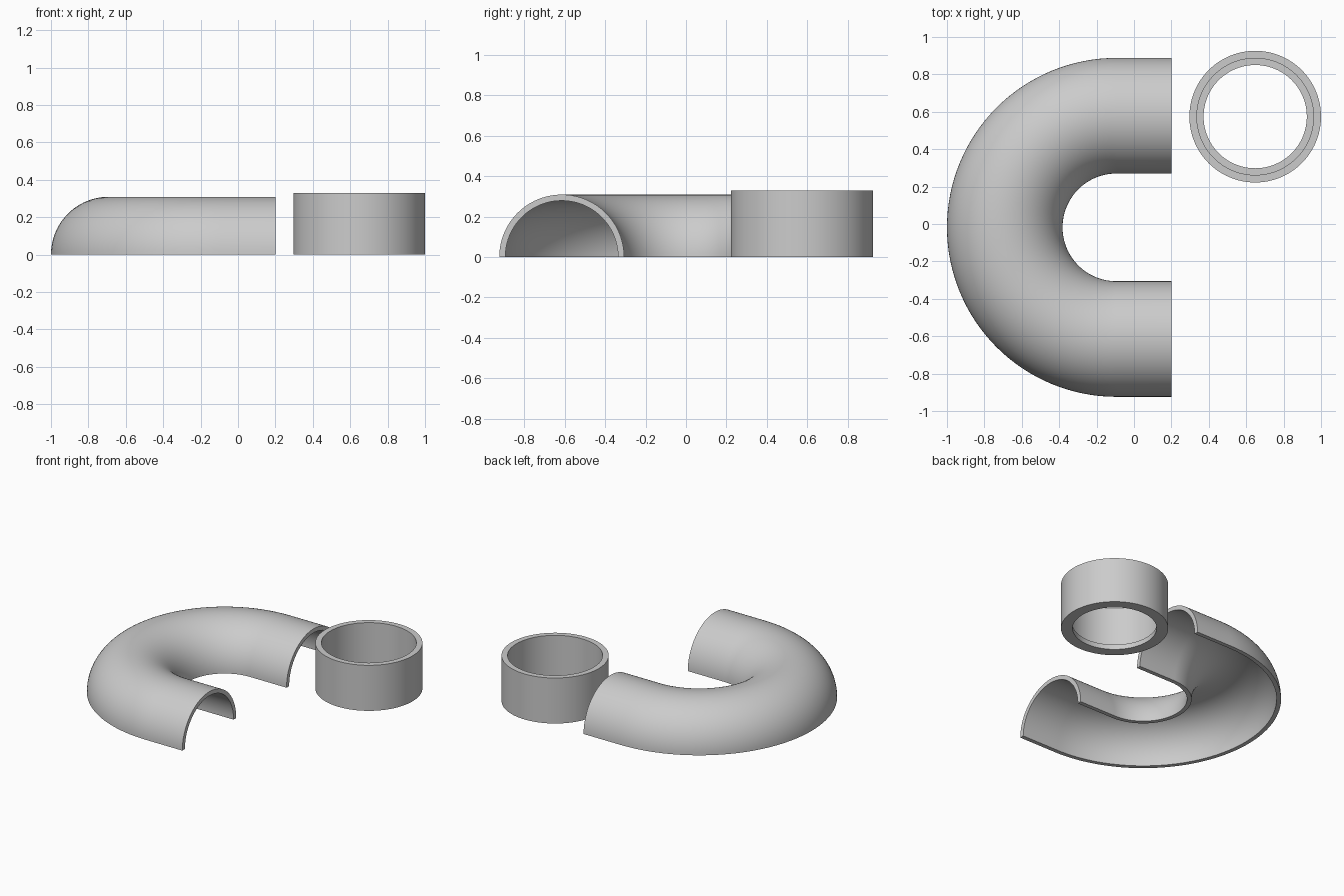
import bpy
import bmesh
from math import sin, cos, pi, radians
from mathutils import Vector

if "Cube" in bpy.data.objects:
    bpy.data.objects.remove(bpy.data.objects["Cube"], do_unlink=True)

grey = bpy.data.materials.new("plain grey")
grey.use_nodes = True
colour = (0.6, 0.6, 0.6, 1)
grey.diffuse_color = colour
grey.node_tree.nodes["Principled BSDF"].inputs["Base Color"].default_value = colour


def sweep(name, profile, stations, closed):
    """Carry a closed (outward, up) profile along (point, outward) stations."""
    bm = bmesh.new()
    rings = [[bm.verts.new(p + out * u + Vector((0, 0, z))) for u, z in profile]
             for p, out in stations]
    n = len(profile)
    pairs = list(zip(rings, rings[1:]))
    if closed:
        pairs.append((rings[-1], rings[0]))
    else:
        bm.faces.new(rings[0])
        bm.faces.new(rings[-1])
    for a, b in pairs:
        for i in range(n):
            j = (i + 1) % n
            bm.faces.new((a[i], a[j], b[j], b[i]))
    bmesh.ops.recalc_face_normals(bm, faces=bm.faces)
    mesh = bpy.data.meshes.new(name)
    bm.to_mesh(mesh)
    bm.free()
    mesh.materials.append(grey)
    obj = bpy.data.objects.new(name, mesh)
    bpy.context.collection.objects.link(obj)
    bpy.ops.object.select_all(action="DESELECT")
    obj.select_set(True)
    bpy.context.view_layer.objects.active = obj
    bpy.ops.object.shade_smooth_by_angle(angle=radians(30))
    return obj


def arc(radius, start, end, steps):
    angles = [start + (end - start) * i / steps for i in range(steps + 1)]
    return [(radius * cos(a), radius * sin(a)) for a in angles]


# Half pipe: a half-round shell swept around a U bend with two straight ends
BEND = Vector((-0.094, -0.018, 0))
BEND_RADIUS = 0.597
END_X = 0.2
shell = arc(0.309, 0, pi, 48) + arc(0.279, pi, 0, 48)
path = [(BEND + Vector((x, y, 0)) * BEND_RADIUS, Vector((x, y, 0)))
        for x, y in arc(1, pi / 2, 3 * pi / 2, 64)]
for index, (point, out) in ((0, path[0]), (len(path) + 1, path[-1])):
    path.insert(index, (Vector((END_X, point.y, 0)), out))
sweep("half_pipe_bend", shell, path, closed=False)

# Collar: an open ring with a narrow stop lip at the bottom
HEIGHT, LIP = 0.33, 0.036
OUTER, BORE, HOLE = 0.352, 0.312, 0.276
wall = [(OUTER, 0), (OUTER, HEIGHT), (BORE, HEIGHT),
        (BORE, LIP), (HOLE, LIP), (HOLE, 0)]
centre = Vector((0.648, 0.574, 0))
turns = [(centre, Vector((x, y, 0))) for x, y in arc(1, 0, 2 * pi, 96)[:-1]]
sweep("pipe_collar", wall, turns, closed=True)
